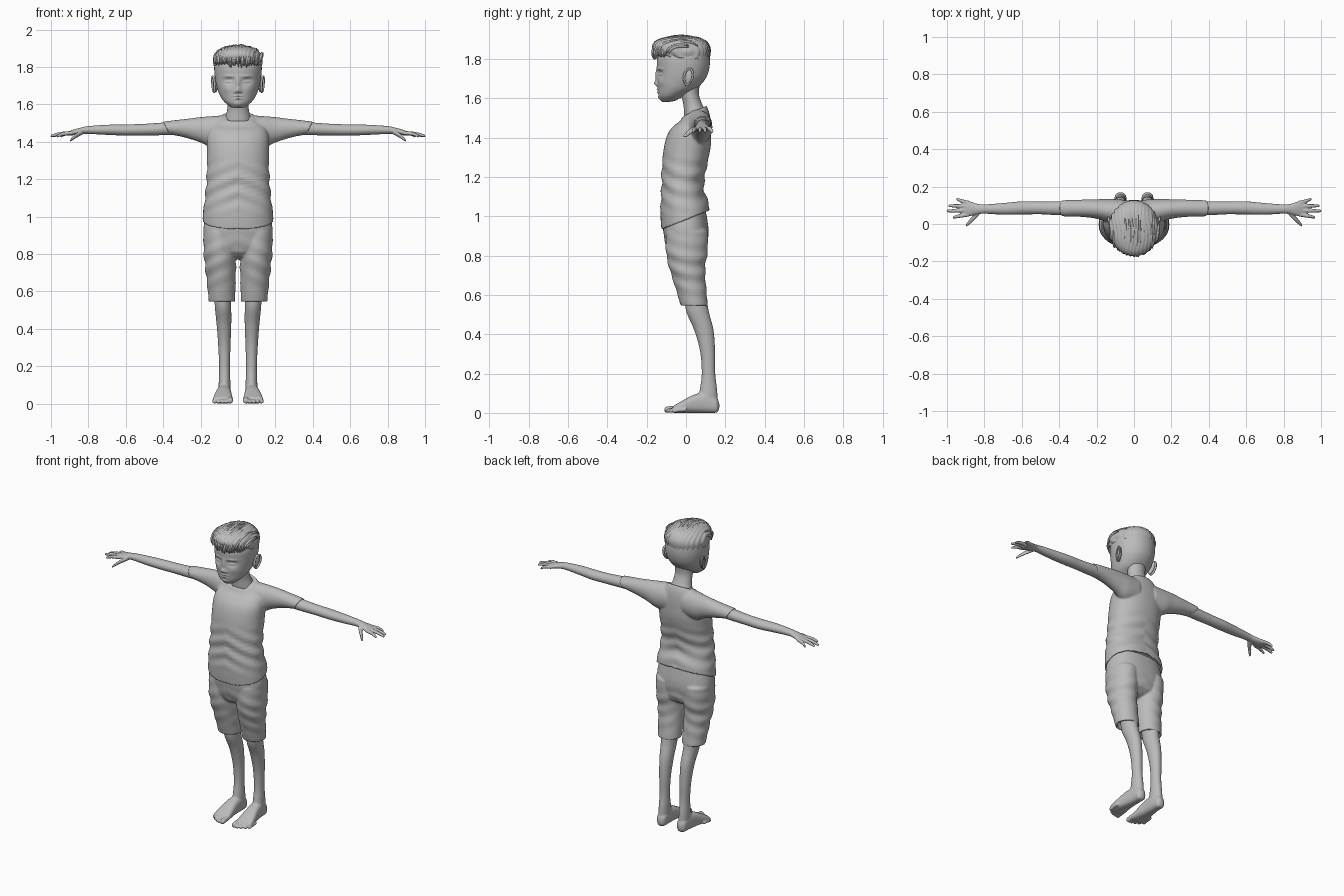
import bpy, bmesh, math, random
from mathutils import Vector

random.seed(4)
X, Y, Z = Vector((1, 0, 0)), Vector((0, 1, 0)), Vector((0, 0, 1))

if "Cube" in bpy.data.objects:
    bpy.data.objects.remove(bpy.data.objects["Cube"], do_unlink=True)

grey = bpy.data.materials.new("plain grey")
grey.use_nodes = True
grey.diffuse_color = (0.5, 0.5, 0.5, 1)
grey.node_tree.nodes["Principled BSDF"].inputs["Base Color"].default_value = (0.5, 0.5, 0.5, 1)


def spline(secs, steps):
    """Smoothly interpolate section tuples."""
    rows, last = [], len(secs) - 1
    for i in range(last):
        quad = zip(secs[max(i - 1, 0)], secs[i], secs[i + 1], secs[min(i + 2, last)])
        quad = list(quad)
        for k in range(steps):
            t = k / steps
            rows.append([b + 0.5 * t * (c - a + t * (2 * a - 5 * b + 4 * c - d + t * (3 * (b - c) + d - a)))
                         for a, b, c, d in quad])
    return rows + [list(secs[-1])]


def end_rows(row, inner, kind):
    """Rounded end of a given depth, or a hollow hem."""
    pos = Vector(row[:3])
    out = (pos - Vector(inner[:3])).normalized()
    if kind == "hem":
        return [[*(pos - out * d), row[3] - w, row[4] - w, row[5]] for d, w in ((0, 0.011), (0.04, 0.013))]
    angles = [math.radians(a) for a in (25, 50, 70, 84)]
    return [[*(pos + out * kind * math.sin(a)), row[3] * math.cos(a), row[4] * math.cos(a), row[5]]
            for a in angles]


def loft(bm, secs, u, v, ends, side=1, n=32, steps=6, power=2.0):
    """Skin sections (x, y, z, radius u, radius v, tilt) into a closed body."""
    rows = spline([tuple(s) + (0,) * (6 - len(s)) for s in secs], steps)
    first = end_rows(rows[0], rows[1], ends[0])[::-1]
    rows = first + rows + end_rows(rows[-1], rows[-2], ends[1])
    w = u.cross(v)
    rings = []
    for x, y, z, ru, rv, tilt in rows:
        ring = []
        for k in range(n):
            a = 2 * math.pi * k / n
            c, s = math.cos(a), math.sin(a)
            dv = rv * math.copysign(abs(s) ** (2 / power), s)
            p = Vector((x, y, z)) + u * ru * math.copysign(abs(c) ** (2 / power), c) + v * dv + w * tilt * dv
            ring.append(bm.verts.new((p.x * side, p.y, p.z)))
        rings.append(ring)
    for a, b in zip(rings, rings[1:]):
        for k in range(n):
            j = (k + 1) % n
            bm.faces.new((a[k], a[j], b[j], b[k]))
    bm.faces.new(rings[0])
    bm.faces.new(rings[-1])


def upright(rows, x=0):
    """Sections stacked in z from (z, front, back, half width, tilt, x)."""
    out = []
    for z, front, back, rx, *more in rows:
        tilt, cx = (list(more) + [0, x][len(more):])[:2]
        out.append((cx, (front + back) / 2, z, rx, (back - front) / 2, tilt))
    return out


def finish(bm, name, voxel=0, relax=0):
    bmesh.ops.recalc_face_normals(bm, faces=bm.faces)
    mesh = bpy.data.meshes.new(name)
    bm.to_mesh(mesh)
    bm.free()
    mesh.shade_smooth()
    mesh.materials.append(grey)
    ob = bpy.data.objects.new(name, mesh)
    bpy.context.collection.objects.link(ob)
    if voxel:
        mod = ob.modifiers.new("Fuse", "REMESH")
        mod.mode, mod.voxel_size, mod.use_smooth_shade = "VOXEL", voxel, True
        mod = ob.modifiers.new("Relax", "SMOOTH")
        mod.factor, mod.iterations = 0.5, relax
    return ob


def folds(bm, low, high, amount):
    """Soft cloth folds, fading towards both heights."""
    for v in bm.verts:
        t = (v.co.z - low) / (high - low)
        if 0 < t < 1:
            f = amount * math.sin(math.pi * t) * math.sin(v.co.z * 75 + abs(v.co.x) * 28 + v.co.y * 14)
            v.co += Vector((v.co.x, v.co.y, 0)).normalized() * f


# Shirt: body and two sleeves fused
bm = bmesh.new()
loft(bm, upright([(0.98, -0.125, 0.122, 0.19, 0.4), (1.05, -0.13, 0.11, 0.183, 0.25),
                  (1.14, -0.125, 0.09, 0.172, 0.1), (1.25, -0.122, 0.105, 0.166),
                  (1.35, -0.112, 0.125, 0.166), (1.42, -0.092, 0.128, 0.165),
                  (1.47, -0.062, 0.126, 0.15, 0.1), (1.505, -0.033, 0.118, 0.12, 0.3),
                  (1.535, -0.016, 0.104, 0.09, 0.45)]), X, Y, ("hem", "hem"), n=64, power=2.2)
folds(bm, 1.0, 1.32, 0.005)
for side in (1, -1):
    loft(bm, [(0.06, 0.06, 1.455, 0.07, 0.088), (0.14, 0.072, 1.453, 0.062, 0.084),
              (0.2, 0.08, 1.464, 0.052, 0.068), (0.28, 0.084, 1.472, 0.046, 0.05),
              (0.385, 0.084, 1.474, 0.043, 0.034, 0.45)], Y, Z, (0.03, "hem"), side)
finish(bm, "shirt", 0.006, 3)

# Shorts: seat and two hollow legs fused
bm = bmesh.new()
loft(bm, upright([(1.03, -0.1, 0.1, 0.168), (0.95, -0.116, 0.113, 0.183), (0.9, -0.112, 0.114, 0.184),
                  (0.84, -0.1, 0.107, 0.172)]), X, Y, (0.01, 0.07), n=48, power=2.3)
for side in (1, -1):
    loft(bm, upright([(0.92, -0.102, 0.112, 0.088, 0, 0.097), (0.82, -0.102, 0.11, 0.087, 0, 0.097),
                      (0.74, -0.086, 0.098, 0.083, 0, 0.094), (0.64, -0.055, 0.102, 0.076, 0, 0.089),
                      (0.545, -0.027, 0.112, 0.071, 0, 0.086)]), X, Y, (0.03, "hem"), side)
folds(bm, 0.56, 0.92, 0.004)
finish(bm, "shorts", 0.006, 3)

for side, word in ((1, "left"), (-1, "right")):
    # Arm, palm, fingers and thumb
    bm = bmesh.new()
    loft(bm, [(0.28, 0.085, 1.474, 0.036, 0.036), (0.4, 0.084, 1.469, 0.037, 0.034),
              (0.5, 0.086, 1.465, 0.034, 0.031), (0.6, 0.086, 1.463, 0.035, 0.03),
              (0.7, 0.081, 1.464, 0.031, 0.027), (0.8, 0.08, 1.463, 0.025, 0.021),
              (0.84, 0.08, 1.458, 0.029, 0.018), (0.88, 0.082, 1.45, 0.04, 0.015),
              (0.91, 0.083, 1.443, 0.042, 0.011)], Y, Z, (0.01, 0.01), side, n=24)
    for base, tip, reach in ((0.05, 0.036, 0.963), (0.072, 0.07, 0.995),
                             (0.094, 0.098, 0.985), (0.114, 0.132, 0.944)):
        loft(bm, [(0.885, base, 1.447, 0.011, 0.011), (0.5 * (0.9 + reach), 0.5 * (base + tip), 1.443, 0.0105, 0.0105),
                  (reach, tip, 1.432, 0.008, 0.008)], Y, Z, (0.005, 0.008), side, n=12)
    loft(bm, [(0.83, 0.065, 1.453, 0.02, 0.014), (0.865, 0.026, 1.433, 0.016, 0.013),
              (0.893, -0.003, 1.41, 0.011, 0.009)], Y, Z, (0.005, 0.008), side, n=12)
    finish(bm, word + "_arm", 0.004, 3)

    # Leg, foot and toes
    bm = bmesh.new()
    loft(bm, upright([(0.62, -0.008, 0.1, 0.046, 0, 0.082), (0.52, 0.0, 0.115, 0.044, 0, 0.08),
                      (0.42, 0.042, 0.14, 0.039, 0, 0.075), (0.31, 0.072, 0.148, 0.033, 0, 0.073),
                      (0.2, 0.08, 0.149, 0.029, 0, 0.072), (0.12, 0.07, 0.158, 0.031, 0, 0.072),
                      (0.06, 0.055, 0.162, 0.032, 0, 0.072)]), X, Y, (0.01, 0.02), side)
    loft(bm, [(0.072, 0.145, 0.042, 0.031, 0.042), (0.073, 0.1, 0.052, 0.035, 0.052),
              (0.077, 0.04, 0.046, 0.041, 0.046), (0.08, -0.015, 0.032, 0.05, 0.032),
              (0.081, -0.06, 0.019, 0.054, 0.019)], X, Z, (0.026, 0.01), side, power=2.6)
    for i in range(5):
        r, tip, x = (0.011 if i else 0.016), -0.1 + 0.0025 * i * i, 0.042 + 0.021 * i
        loft(bm, [(x, tip + 0.055, r + 0.006, r, r), (x, tip + 0.025, r + 0.004, r, r),
                  (x, tip, r, r, r)], X, Z, (0.01, 0.01), side, n=12)
    finish(bm, word + "_leg", 0.005, 2)

    # Ear: shell with a raised rim
    bm = bmesh.new()
    shell = bmesh.ops.create_uvsphere(bm, u_segments=20, v_segments=12, radius=1)["verts"]
    for v in shell:
        v.co = Vector((v.co.x * 0.011, v.co.y * 0.023, v.co.z * 0.042))
    ring = []
    for i in range(24):
        a = 2 * math.pi * i / 24
        c = Vector((0.009, 0.023 * math.cos(a), 0.041 * math.sin(a) - 0.005 * math.cos(a)))
        out = Vector((0, math.cos(a), math.sin(a)))
        ring.append([bm.verts.new(c + 0.006 * (X * math.sin(b * math.pi / 4) + out * math.cos(b * math.pi / 4)))
                     for b in range(8)])
    for i in range(24):
        for b in range(8):
            c = (b + 1) % 8
            bm.faces.new((ring[i - 1][b], ring[i - 1][c], ring[i][c], ring[i][b]))
    for v in bm.verts:
        x, y, z = v.co
        lean = 1 + 6 * z if z < 0 else 1
        v.co = Vector((side * (0.122 + x + 0.25 * y + 0.1 * z), 0.012 + y * lean + 0.2 * z, 1.708 + z))
    finish(bm, word + "_ear")

# Neck
bm = bmesh.new()
loft(bm, upright([(1.46, 0.0, 0.11, 0.085), (1.52, -0.008, 0.1, 0.07, 0.2), (1.57, -0.013, 0.08, 0.058, 0.1),
                  (1.62, -0.025, 0.066, 0.056), (1.67, -0.03, 0.07, 0.06)]), X, Y, (0.01, 0.01))
finish(bm, "neck")

# Head, with facial features pushed out of the surface
bm = bmesh.new()
loft(bm, upright([(1.59, -0.122, -0.035, 0.044, 0.12), (1.615, -0.137, 0.005, 0.074, 0.1),
                  (1.65, -0.143, 0.055, 0.098), (1.70, -0.146, 0.1, 0.115), (1.75, -0.147, 0.118, 0.124),
                  (1.80, -0.147, 0.121, 0.127), (1.84, -0.13, 0.113, 0.12), (1.875, -0.1, 0.09, 0.095)]),
     X, Y, (0.009, 0.02), n=128, steps=14, power=2.1)
features = [  # x, z, spread x, spread z, push along y
    (0, 1.715, 0.012, 0.032, -0.010), (0, 1.676, 0.013, 0.013, -0.016), (0.014, 1.668, 0.008, 0.008, -0.007),
    (0.048, 1.725, 0.026, 0.017, 0.014), (0.048, 1.721, 0.018, 0.009, -0.009), (0.048, 1.713, 0.018, 0.003, 0.004),
    (0.05, 1.75, 0.028, 0.007, -0.005), (0.06, 1.68, 0.025, 0.02, -0.004), (0, 1.645, 0.02, 0.005, -0.007),
    (0, 1.631, 0.017, 0.006, -0.007), (0, 1.638, 0.024, 0.002, 0.004), (0, 1.6, 0.022, 0.014, -0.006)]
for v in bm.verts:
    if v.co.y < -0.03:
        v.co.y += sum(push * math.exp(-((abs(v.co.x) - x) / sx) ** 2 - ((v.co.z - z) / sz) ** 2)
                      for x, z, sx, sz, push in features)
finish(bm, "head")

# Hair: ridged top with swept-back locks
bm = bmesh.new()
loft(bm, upright([(1.805, -0.138, 0.118, 0.127, -0.05), (1.84, -0.165, 0.126, 0.134), (1.87, -0.17, 0.118, 0.124),
                  (1.895, -0.148, 0.095, 0.098), (1.909, -0.105, 0.06, 0.066), (1.914, -0.07, 0.025, 0.03)]),
     X, Y, (0.004, 0.003), n=96, steps=5)
for v in bm.verts:
    v.co += (v.co - Vector((0, -0.02, 1.82))).normalized() * 0.003 * math.sin(v.co.x * 330 + 3 * math.sin(v.co.y * 25))
finish(bm, "hair_top")

curve = bpy.data.curves.new("hair_locks", "CURVE")
curve.dimensions, curve.bevel_depth, curve.bevel_resolution = "3D", 0.008, 1
curve.use_fill_caps = True
for i in range(36):
    x = -0.122 + 0.244 * i / 35
    h = math.sqrt(1 - (x / 0.135) ** 2)
    start, stop = random.uniform(-22, 0), random.uniform(75, 150)
    drift, lift = random.uniform(-0.02, 0.02), random.uniform(0.97, 1.03)
    line = curve.splines.new("POLY")
    line.points.add(13)
    for k, p in enumerate(line.points):
        a = math.radians(start + (stop - start) * k / 13)
        p.co = (x + drift * k / 13, -0.022 - 0.148 * h * lift * math.cos(a), 1.828 + 0.086 * h * lift * math.sin(a), 1)
        p.radius = 0.15 + math.sin(math.pi * (k + 0.5) / 14) ** 0.7 * 0.85
helper = bpy.data.objects.new("lock_paths", curve)
bpy.context.collection.objects.link(helper)
bpy.context.view_layer.update()
bm = bmesh.new()
bm.from_mesh(helper.evaluated_get(bpy.context.evaluated_depsgraph_get()).to_mesh())
bpy.data.objects.remove(helper, do_unlink=True)
finish(bm, "hair_locks")
